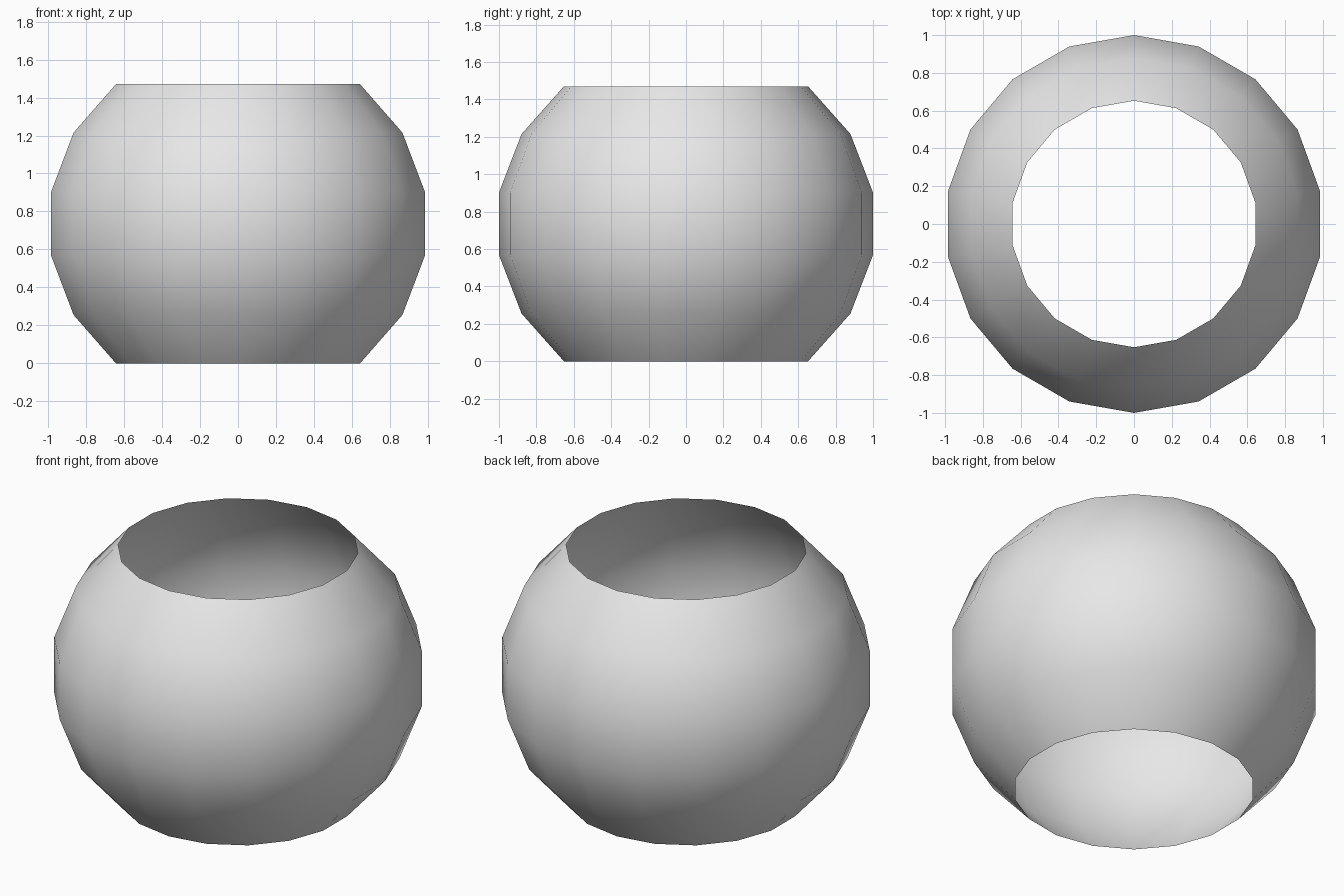
import bpy
import bmesh
from math import radians, sin, cos

cube = bpy.data.objects.get("Cube")
if cube:
    bpy.data.objects.remove(cube, do_unlink=True)

SEGMENTS = 18
RADIUS = 1 / cos(radians(10))
SQUASH = 0.945
LATITUDES = range(-50, 51, 20)

# Plain grey material
grey = bpy.data.materials.new("light grey")
grey.use_nodes = True
colour = (0.8, 0.8, 0.8, 1)
grey.diffuse_color = colour
grey.node_tree.nodes["Principled BSDF"].inputs["Base Color"].default_value = colour

# Open bowl: a slightly squashed sphere band without its poles
base = RADIUS * SQUASH * sin(radians(50))
bm = bmesh.new()
rings = []
for lat in LATITUDES:
    r = RADIUS * cos(radians(lat))
    z = base + RADIUS * SQUASH * sin(radians(lat))
    angles = [radians(90 + 360 * i / SEGMENTS) for i in range(SEGMENTS)]
    rings.append([bm.verts.new((r * cos(a), r * sin(a), z)) for a in angles])

for low, high in zip(rings, rings[1:]):
    for i in range(SEGMENTS):
        j = (i + 1) % SEGMENTS
        face = bm.faces.new((low[i], low[j], high[j], high[i]))
        face.smooth = True

mesh = bpy.data.meshes.new("bowl_shell")
bm.to_mesh(mesh)
bm.free()
mesh.materials.append(grey)
bowl = bpy.data.objects.new("bowl_shell", mesh)
bpy.context.collection.objects.link(bowl)
